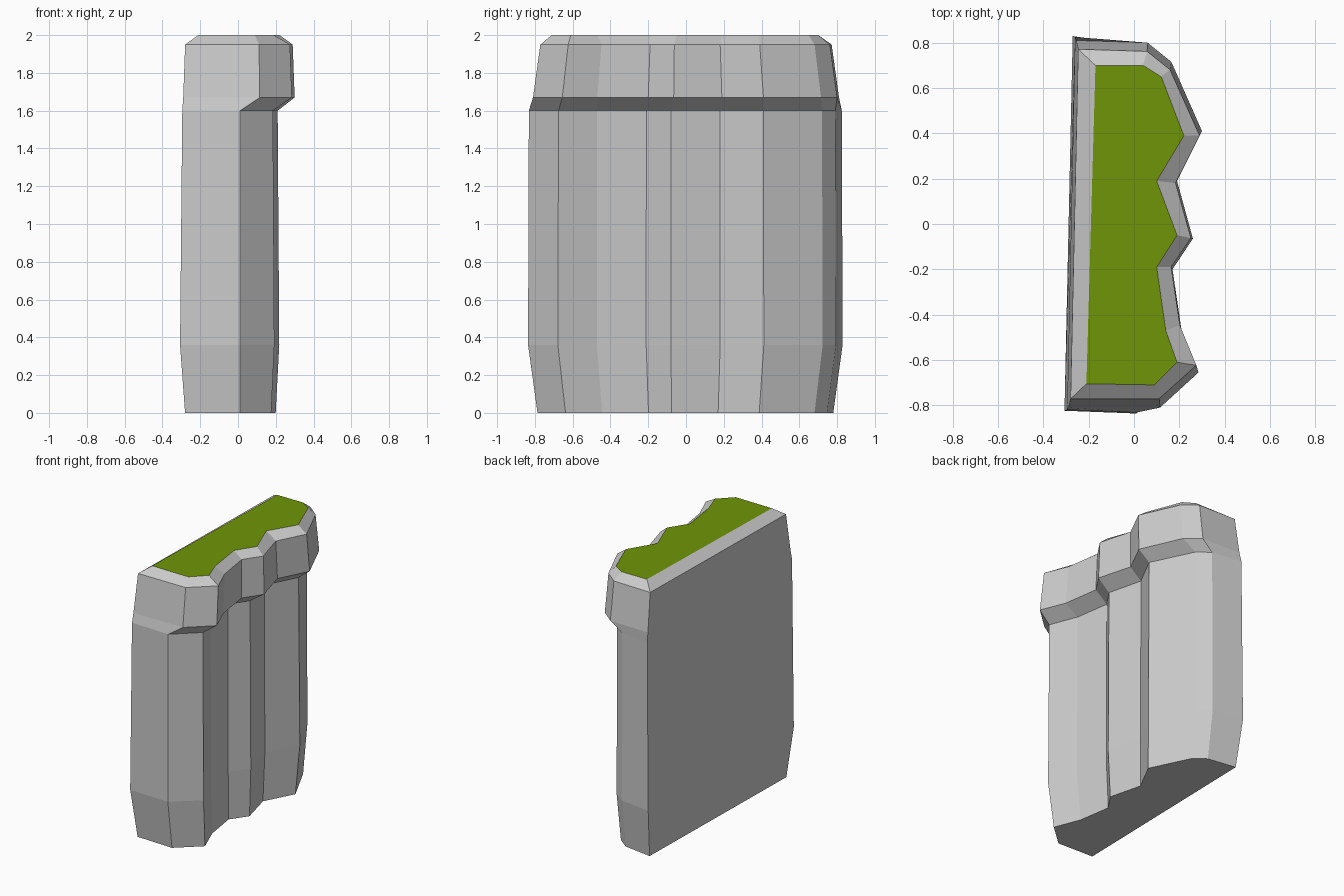
import bpy
import bmesh

if "Cube" in bpy.data.objects:
    bpy.data.objects.remove(bpy.data.objects["Cube"])

# Outlines seen from above, clockwise from the back-left corner
GRASS = [(-.17, .70), (.04, .70), (.12, .65), (.22, .39), (.10, .19), (.19, -.05),
         (.10, -.19), (.14, -.47), (.19, -.61), (.09, -.71), (-.21, -.705)]
LIP = [(-.255, .81), (.06, .80), (.165, .715), (.30, .41), (.19, .19), (.26, -.065),
       (.17, -.20), (.21, -.47), (.285, -.655), (.115, -.81), (-.29, -.81)]
BODY = [(-.26, .825), (-.03, .79), (.06, .72), (.21, .41), (.09, .18), (.155, -.08),
        (.065, -.21), (.105, -.47), (.185, -.675), (.01, -.832), (-.295, -.82)]


def ring(outline, z, sx=1.0, sy=1.0):
    return [(x * sx, y * sy, z) for x, y in outline]


def make_object(name, rings, caps):
    """Loft through the rings; caps lists the rings to close with a face."""
    bm = bmesh.new()
    loops = [[bm.verts.new(p) for p in r] for r in rings]
    for a, b in zip(loops, loops[1:]):
        n = len(a)
        for i in range(n):
            j = (i + 1) % n
            bm.faces.new((a[i], a[j], b[j], b[i]))
    for c in caps:
        bm.faces.new(loops[c][::-1])
    if len(rings) > 1:
        bmesh.ops.recalc_face_normals(bm, faces=bm.faces)
    mesh = bpy.data.meshes.new(name)
    bm.to_mesh(mesh)
    bm.free()
    obj = bpy.data.objects.new(name, mesh)
    bpy.context.collection.objects.link(obj)
    return obj


# Rock wall: base, flared foot, body, overhanging lip, bevelled rim
make_object("rock_wall", [
    ring(BODY, 0.0, .95, .945),
    ring(BODY, .36, 1.04, 1.005),
    ring(BODY, 1.60),
    ring(LIP, 1.67),
    ring(LIP, 1.95, .965, .952),
    ring(GRASS, 2.0),
], caps=[0])

# Grass surface on top
grass = make_object("grass_top", [ring(GRASS, 2.0)], caps=[0])
green = bpy.data.materials.new("grass_green")
green.diffuse_color = (.16, .30, .002, 1)
green.use_nodes = True
green.node_tree.nodes["Principled BSDF"].inputs["Base Color"].default_value = green.diffuse_color
grass.data.materials.append(green)
